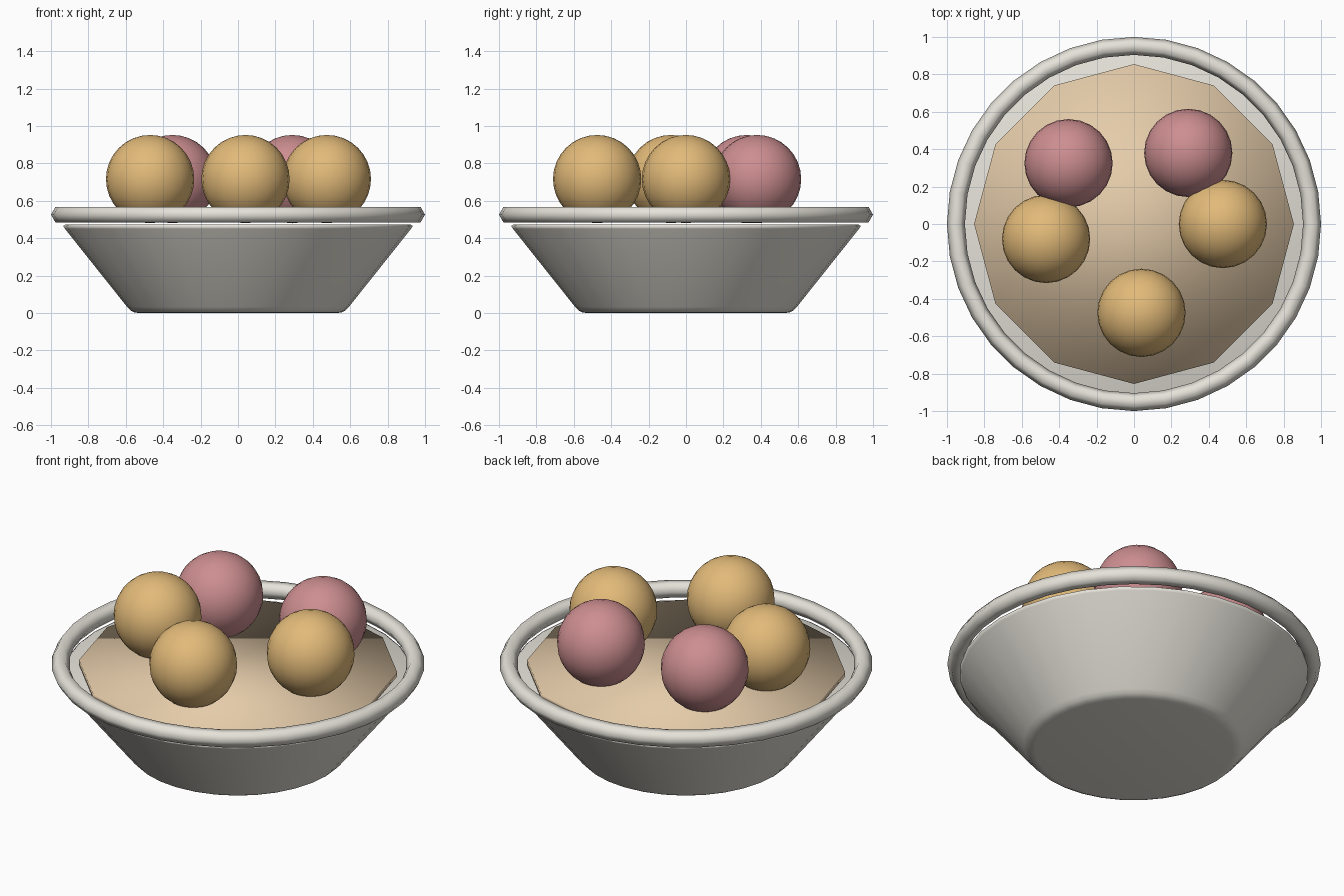
import bpy, math

cube = bpy.data.objects.get("Cube")
if cube:
    bpy.data.objects.remove(cube, do_unlink=True)


def make_material(name, rgb):
    mat = bpy.data.materials.new(name)
    mat.use_nodes = True
    color = (*rgb, 1)
    mat.diffuse_color = color
    mat.node_tree.nodes["Principled BSDF"].inputs["Base Color"].default_value = color
    return mat


def finish(name, mat):
    obj = bpy.context.object
    obj.name = name
    obj.data.materials.append(mat)
    bpy.ops.object.shade_smooth()


def lathe(name, profile, sides, mat):
    """Closed solid of revolution with flat caps at both ends."""
    verts = [(r * math.cos(math.tau * i / sides), r * math.sin(math.tau * i / sides), z)
             for r, z in profile for i in range(sides)]
    faces = [(a * sides + i, a * sides + (i + 1) % sides,
              (a + 1) * sides + (i + 1) % sides, (a + 1) * sides + i)
             for a in range(len(profile) - 1) for i in range(sides)]
    faces.append(tuple(reversed(range(sides))))
    faces.append(tuple(range(len(verts) - sides, len(verts))))
    mesh = bpy.data.meshes.new(name)
    mesh.from_pydata(verts, [], faces)
    obj = bpy.data.objects.new(name, mesh)
    bpy.context.collection.objects.link(obj)
    bpy.ops.object.select_all(action='DESELECT')
    bpy.context.view_layer.objects.active = obj
    obj.select_set(True)
    finish(name, mat)


ceramic = make_material("pale ceramic", (0.78, 0.76, 0.69))
cream = make_material("cream filling", (0.78, 0.60, 0.40))
golden = make_material("golden ball", (0.76, 0.49, 0.19))
pink = make_material("pink ball", (0.61, 0.27, 0.28))

# Solid tapered bowl with rounded edges
lathe("bowl", [(0.53, 0), (0.555, 0.004), (0.575, 0.014), (0.593, 0.033),
               (0.925, 0.45), (0.935, 0.466), (0.92, 0.474)], 32, ceramic)

# Floating rim ring
bpy.ops.mesh.primitive_torus_add(major_radius=0.952, minor_radius=0.048,
                                 major_segments=36, minor_segments=6,
                                 location=(0, 0, 0.526))
finish("rim", ceramic)

# Twelve-sided filling disc, just above the bowl
bpy.ops.mesh.primitive_cylinder_add(vertices=12, radius=0.855, depth=0.028,
                                    location=(0, 0, 0.499))
finish("filling", cream)

# Balls sunk slightly into the filling
balls = [(-0.35, 0.325, pink), (0.29, 0.38, pink), (-0.47, -0.08, golden),
         (0.475, 0, golden), (0.04, -0.475, golden)]
for n, (x, y, mat) in enumerate(balls, 1):
    bpy.ops.mesh.primitive_uv_sphere_add(segments=24, ring_count=16, radius=0.236,
                                         location=(x, y, 0.716))
    finish(f"ball_{n}", mat)
